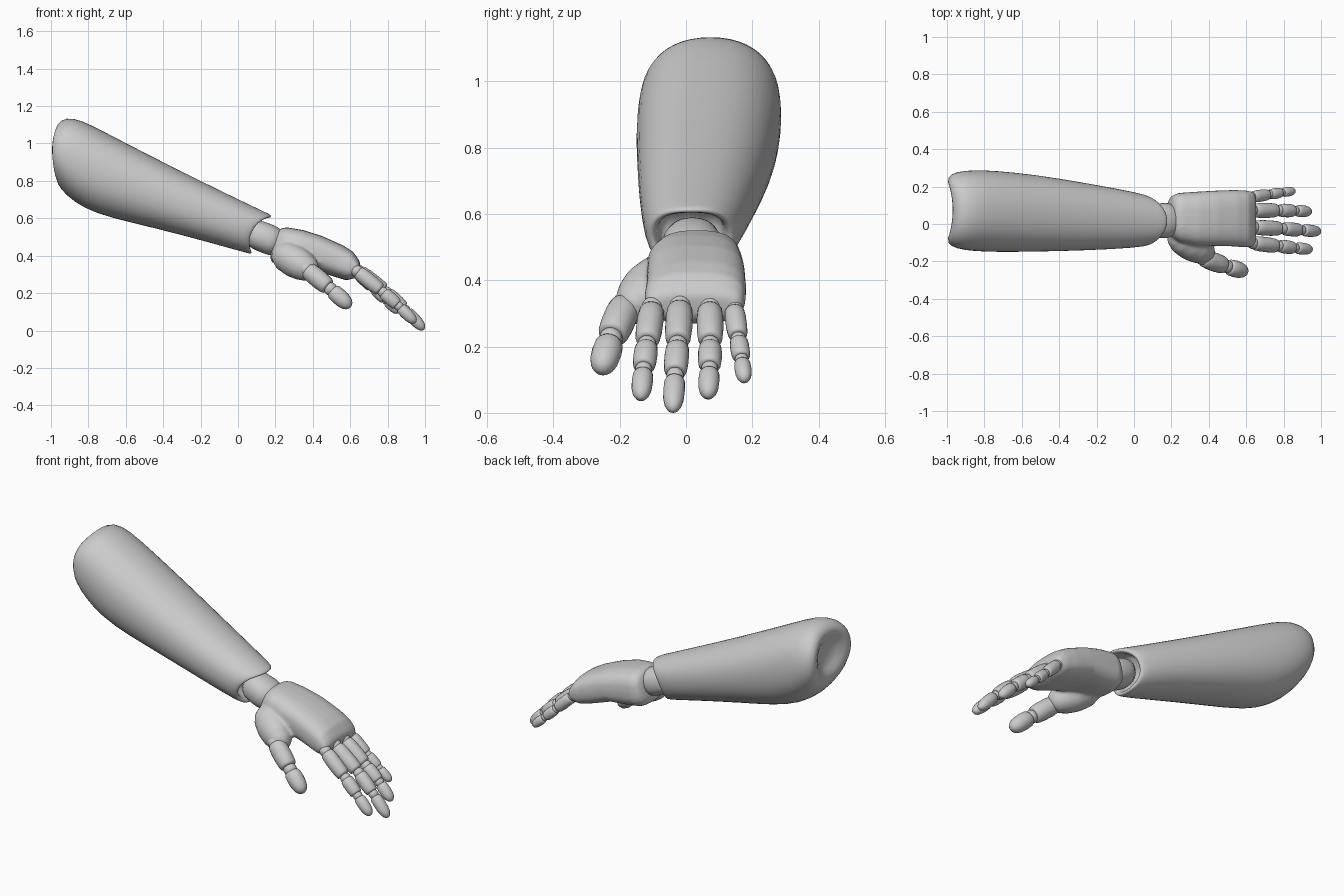
import bpy, math
from mathutils import Vector

N = 24
AXIS = Vector((0.9, 0, -0.43))


def spow(v, e):
    return math.copysign(abs(v) ** e, v)


def loft(name, rings, sub=0):
    """Skin a list of equal rings of points and cap both ends."""
    n = len(rings[0])
    verts = [p for r in rings for p in r]
    faces = [(i * n + j, i * n + (j + 1) % n, (i + 1) * n + (j + 1) % n, (i + 1) * n + j)
             for i in range(len(rings) - 1) for j in range(n)]
    last = (len(rings) - 1) * n
    faces += [tuple(reversed(range(n))), tuple(range(last, last + n))]
    me = bpy.data.meshes.new(name)
    me.from_pydata([tuple(v) for v in verts], [], faces)
    ob = bpy.data.objects.new(name, me)
    bpy.context.collection.objects.link(ob)
    import bmesh
    bm = bmesh.new()
    bm.from_mesh(me)
    bmesh.ops.recalc_face_normals(bm, faces=bm.faces)
    bm.to_mesh(me)
    bm.free()
    me.shade_smooth()
    if sub:
        m = ob.modifiers.new("Subdivision", 'SUBSURF')
        m.levels = m.render_levels = sub
    return ob


def section(xt, zt, xb, zb, y0, y1, pull=0.0, power=2.2):
    """Rounded section between a top and a bottom point; pull slides the sides back."""
    top, bot = Vector((xt, 0, zt)), Vector((xb, 0, zb))
    mid, up = (top + bot) / 2, (top - bot) / 2
    pts = []
    for j in range(N):
        a = 2 * math.pi * j / N
        c, s = spow(math.cos(a), 2 / power), spow(math.sin(a), 2 / power)
        p = mid + up * s - AXIS * pull * c * c
        p.y = (y0 + y1) / 2 + (y1 - y0) / 2 * c
        pts.append(p)
    return pts


def tube(name, a, b, profile, flat=1.0):
    """Revolved part from a to b; profile holds (fraction, radius)."""
    a, b = Vector(a), Vector(b)
    q = (b - a).to_track_quat('Z', 'Y')
    n = 20
    return loft(name, [[a + (b - a) * t + q @ Vector((r * math.cos(2 * math.pi * j / n),
                        r * flat * math.sin(2 * math.pi * j / n), 0))
                        for j in range(n)] for t, r in profile])


def ball(name, p, r):
    bpy.ops.mesh.primitive_uv_sphere_add(segments=20, ring_count=12, radius=r, location=p)
    ob = bpy.context.object
    ob.name = name
    ob.data.shade_smooth()
    return ob


# Forearm shell: hollow wrist cup at one end, scooped elbow at the other
loft("forearm", [section(*s) for s in [
    (0.06, 0.630, 0.00, 0.470, -0.07, 0.10, 0.05),
    (0.10, 0.620, 0.03, 0.450, -0.08, 0.11, 0.05),
    (0.168, 0.598, 0.075, 0.428, -0.088, 0.118, 0.055),
    (0.184, 0.612, 0.074, 0.408, -0.105, 0.138, 0.055),
    (0.172, 0.622, 0.060, 0.410, -0.115, 0.150, 0.05),
    (0.10, 0.655, -0.02, 0.432, -0.128, 0.168, 0.02),
    (-0.20, 0.800, -0.30, 0.510, -0.143, 0.220),
    (-0.50, 0.952, -0.56, 0.573, -0.150, 0.266),
    (-0.72, 1.067, -0.76, 0.622, -0.152, 0.287),
    (-0.84, 1.128, -0.88, 0.686, -0.147, 0.291),
    (-0.92, 1.143, -0.95, 0.755, -0.135, 0.282, 0.015),
    (-0.972, 1.105, -0.975, 0.805, -0.105, 0.255, 0.034),
    (-0.968, 1.055, -0.965, 0.850, -0.050, 0.195, 0.025),
    (-0.93, 1.010, -0.935, 0.890, 0.010, 0.135)]], 1)

# Wrist joint
loft("wrist", [section(*s) for s in [
    (0.06, 0.600, 0.03, 0.460, -0.06, 0.10),
    (0.14, 0.585, 0.10, 0.425, -0.075, 0.11),
    (0.20, 0.560, 0.155, 0.405, -0.078, 0.115),
    (0.215, 0.550, 0.168, 0.402, -0.070, 0.108),
    (0.26, 0.520, 0.22, 0.400, -0.050, 0.09)]], 1)

# Palm with the thumb mound blended in
palm = loft("palm", [section(*s, 0, 2.8) for s in [
    (0.205, 0.520, 0.170, 0.390, -0.055, 0.115),
    (0.225, 0.545, 0.182, 0.365, -0.075, 0.150),
    (0.26, 0.552, 0.215, 0.345, -0.100, 0.166),
    (0.35, 0.537, 0.29, 0.335, -0.118, 0.172),
    (0.45, 0.505, 0.39, 0.330, -0.118, 0.178),
    (0.56, 0.456, 0.50, 0.292, -0.120, 0.182),
    (0.615, 0.422, 0.58, 0.268, -0.126, 0.180),
    (0.645, 0.380, 0.625, 0.280, -0.122, 0.172),
    (0.655, 0.355, 0.640, 0.300, -0.105, 0.155)]])
mound = tube("thumb_mound", (0.20, -0.045, 0.43), (0.415, -0.175, 0.305),
             [(0, 0.03), (0.08, 0.06), (0.25, 0.083), (0.5, 0.088), (0.7, 0.08),
              (0.88, 0.062), (0.97, 0.04), (1, 0.02)])
for o in (palm, mound):
    o.select_set(True)
bpy.context.view_layer.objects.active = palm
for o in list(bpy.context.selected_objects):
    o.select_set(o in (palm, mound))
bpy.ops.object.join()
m = palm.modifiers.new("Blend", 'REMESH')
m.mode = 'VOXEL'
m.voxel_size = 0.009
m.use_smooth_shade = True
m = palm.modifiers.new("Soften", 'SMOOTH')
m.factor, m.iterations = 0.5, 8

# Fingers: barrel segments, ball joints between them, rounded tips
BARREL = [(0.05, 0.6), (0.06, 0.8), (0.11, 0.93), (0.3, 1.0), (0.6, 1.0),
          (0.82, 0.93), (0.88, 0.85), (0.9, 0.65)]
TIP = [(0.1, 0.6), (0.11, 0.82), (0.18, 0.95), (0.4, 1.0), (0.65, 0.95),
       (0.82, 0.8), (0.93, 0.55), (0.985, 0.27), (1, 0.05)]
DIGITS = {
    "index": (0.040, [(0.635, -0.102, 0.318), (0.775, -0.118, 0.205), (0.86, -0.128, 0.130), (0.95, -0.137, 0.042)]),
    "middle": (0.041, [(0.640, -0.018, 0.322), (0.795, -0.025, 0.205), (0.895, -0.033, 0.112), (0.995, -0.040, 0.005)]),
    "ring": (0.040, [(0.635, 0.072, 0.318), (0.775, 0.073, 0.205), (0.86, 0.071, 0.132), (0.945, 0.066, 0.047)]),
    "little": (0.032, [(0.630, 0.145, 0.315), (0.725, 0.158, 0.222), (0.79, 0.168, 0.160), (0.86, 0.177, 0.095)]),
    "thumb": (0.050, [(0.365, -0.180, 0.330), (0.495, -0.227, 0.222), (0.602, -0.257, 0.125)]),
}
for name, (r, pts) in DIGITS.items():
    count = len(pts) - 1
    for k in range(count):
        rk = r * (1 - 0.1 * k)
        prof = TIP if k == count - 1 else BARREL
        tube(f"{name}_segment_{k + 1}", pts[k], pts[k + 1], [(t, w * rk) for t, w in prof])
        ball(f"{name}_joint_{k + 1}", pts[k], rk * 0.8)
